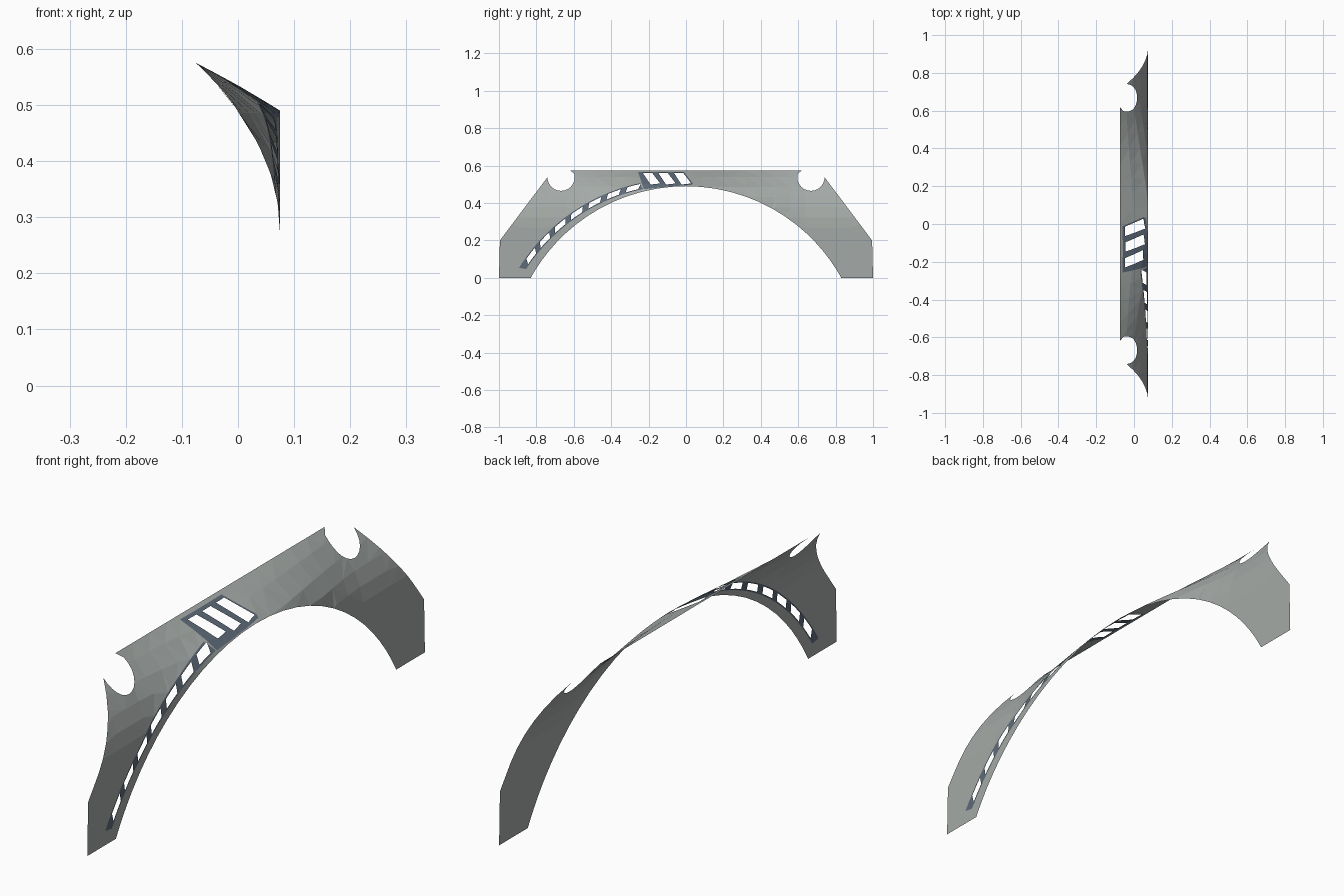
import bpy
from math import sin, cos, radians, sqrt, pi
from mathutils import Vector
from mathutils.geometry import delaunay_2d_cdt

cube = bpy.data.objects.get("Cube")
if cube:
    bpy.data.objects.remove(cube, do_unlink=True)

TOP, HALF_DEPTH = 0.575, 0.075
ARCH_R, ARCH_Z = 0.948, -0.458


def material(name, rgb):
    mat = bpy.data.materials.new(name)
    mat.use_nodes = True
    mat.diffuse_color = (*rgb, 1)
    mat.node_tree.nodes["Principled BSDF"].inputs["Base Color"].default_value = (*rgb, 1)
    return mat


grey = material("body grey", (0.37, 0.40, 0.385))
slate = material("slate blue trim", (0.11, 0.145, 0.19))


def arch_z(y):
    return sqrt(max(ARCH_R ** 2 - y * y, 0)) + ARCH_Z


def depth(y, z):
    """Sheet leans inward: straight at the crown, curved towards the feet."""
    low = max(arch_z(y), 0.27)
    t = min(max((z - low) / (TOP - low), 0), 1)
    power = 1 + 1.1 * min(abs(y) / 0.6, 1)
    return HALF_DEPTH - 2 * HALF_DEPTH * t ** power


def polar(angle, radius):
    a = radians(angle)
    return (-radius * sin(a), ARCH_Z + radius * cos(a))


def inside(p, poly):
    hit = False
    for a, b in zip(poly, poly[1:] + poly[:1]):
        if (a[1] > p[1]) != (b[1] > p[1]):
            if p[0] < a[0] + (p[1] - a[1]) * (b[0] - a[0]) / (b[1] - a[1]):
                hit = not hit
    return hit


def subdivide(poly, n):
    return [tuple(Vector(a).lerp(Vector(b), i / n))
            for a, b in zip(poly, poly[1:] + poly[:1]) for i in range(n)]


# Half outline in the side plane: foot, sloped edge, round notch, top
half = [(-0.83, 0), (-1, 0), (-0.995, 0.2)]
half += [(-0.995 + 0.254 * i / 8, 0.2 + 0.338 * i / 8) for i in range(1, 8)]
for i in range(14):
    a = pi + radians(195) * i / 13
    half.append((-0.668 + 0.073 * cos(a), 0.538 + 0.073 * sin(a)))
half.append((-0.62, TOP))
half += [(-0.62 + 0.62 * i / 6, TOP) for i in range(1, 6)]
outline = half + [(0, TOP)] + [(-y, z) for y, z in reversed(half)]
outline += [(0.83 * cos(pi * i / 32), arch_z(0.83 * cos(pi * i / 32))) for i in range(1, 32)]

# Crown vent: slanted frame with three slots
frame = subdivide([(-0.257, 0.567), (-0.012, 0.567), (0.037, 0.505), (0.03, 0.497),
                   (-0.1, 0.488), (-0.225, 0.474)], 3)
slots = []
for i in range(3):
    y = -0.23 + 0.083 * i
    slots.append(subdivide([(y, 0.56), (y + 0.05, 0.56),
                            (y + 0.092, 0.505), (y + 0.04, 0.499)], 2))


# Row of small vents following the wheel arch
def strip(start, end, half_width, skew, n):
    def rad(a):
        return 0.978 + 0.033 * (a - 14) / 46
    span = [start + (end - start) * i / n for i in range(n + 1)]
    upper = [polar(a + skew, rad(a) + half_width) for a in span]
    lower = [polar(a - skew, rad(a) - half_width) for a in reversed(span)]
    return upper + lower


band = strip(14.2, 59.8, 0.018, 0.4, 24)
for i in range(7):
    mid = 16.8 + 6.4 * i
    slots.append(strip(mid - 2.1, mid + 2.1, 0.012, -0.6, 2))

# One constrained triangulation of all outlines plus interior points
verts, edges = [], []
for poly in [outline, frame, band] + slots:
    base, n = len(verts), len(poly)
    verts += [Vector(p) for p in poly]
    edges += [(base + i, base + (i + 1) % n) for i in range(n)]
for i in range(-12, 13):
    for j in range(1, 11):
        p = (i * 0.08, j * 0.054)
        if inside(p, outline):
            verts.append(Vector(p))
points, _, tris, *_ = delaunay_2d_cdt(verts, edges, [], 0, 1e-5)

panel_faces, trim_faces = [], []
for tri in tris:
    c = sum((points[i] for i in tri), Vector((0, 0))) / 3
    if not inside(c, outline) or any(inside(c, s) for s in slots):
        continue
    trimmed = inside(c, frame) or inside(c, band)
    (trim_faces if trimmed else panel_faces).append(tuple(tri))


def sheet(name, faces, mat):
    used = sorted({i for f in faces for i in f})
    index = {old: new for new, old in enumerate(used)}
    coords = [(depth(*points[i]), points[i].x, points[i].y) for i in used]
    mesh = bpy.data.meshes.new(name)
    mesh.from_pydata(coords, [], [[index[i] for i in f] for f in faces])
    mesh.materials.append(mat)
    mesh.update()
    obj = bpy.data.objects.new(name, mesh)
    bpy.context.collection.objects.link(obj)
    return obj


sheet("arch_panel", panel_faces, grey)
sheet("vent_trim", trim_faces, slate)
